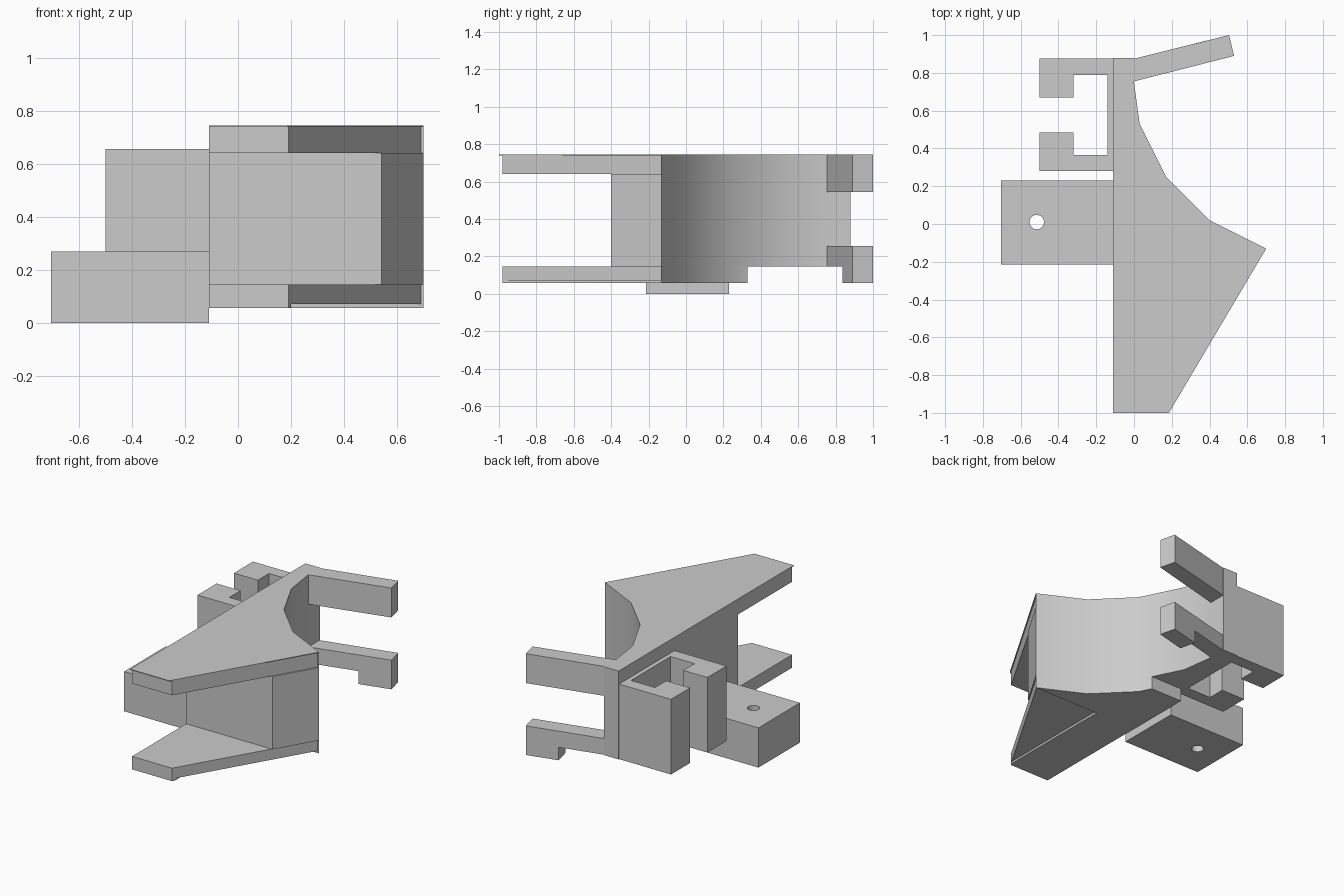
import bpy
import bmesh

cube = bpy.data.objects.get("Cube")
if cube:
    bpy.data.objects.remove(cube, do_unlink=True)

# Single plain grey material
grey = bpy.data.materials.new("plain_grey")
grey.use_nodes = True
grey.diffuse_color = (0.6, 0.6, 0.6, 1)
grey.node_tree.nodes["Principled BSDF"].inputs["Base Color"].default_value = (0.6, 0.6, 0.6, 1)


def slab(name, outline, low, high):
    """Extrude a plan outline between two heights."""
    bm = bmesh.new()
    base = bm.faces.new([bm.verts.new((x, y, low)) for x, y in outline])
    new = bmesh.ops.extrude_face_region(bm, geom=[base])["geom"]
    bmesh.ops.translate(bm, vec=(0, 0, high - low),
                        verts=[v for v in new if isinstance(v, bmesh.types.BMVert)])
    bmesh.ops.recalc_face_normals(bm, faces=bm.faces)
    mesh = bpy.data.meshes.new(name)
    bm.to_mesh(mesh)
    bm.free()
    mesh.materials.append(grey)
    obj = bpy.data.objects.new(name, mesh)
    bpy.context.collection.objects.link(obj)
    bpy.ops.object.select_all(action='DESELECT')
    obj.select_set(True)
    bpy.context.view_layer.objects.active = obj
    bpy.ops.object.shade_smooth_by_angle()
    return obj


SPINE = -0.11     # flat side of the body
TIP = (0.70, -0.13)
curve = [TIP, (0.40, 0.02), (0.17, 0.25)]
PLATE_LOW, STEP, DECK, TOP = 0.057, 0.145, 0.64, 0.745

# Body with the concave rear wall
slab("main_body", [(SPINE, -0.13)] + curve +
     [(0.03, 0.53), (0, 0.75), (0, 0.88), (SPINE, 0.88)], STEP, TOP)
slab("front_core", [(SPINE, -0.40), (0.54, -0.40), TIP, (SPINE, -0.13)], STEP, DECK)

# Upper plate with a thin overhanging lip
slab("upper_plate", [(SPINE, -0.98), (0.19, -0.98), (0.69, -0.13), (SPINE, -0.13)],
     DECK, TOP - 0.005)
slab("upper_lip", [(SPINE, -1), (0.185, -1), TIP, (SPINE, -0.13)], TOP - 0.005, TOP)

# Lower plate, with a shallow triangular recess beneath
rear = curve + [(0.13, 0.33), (SPINE, 0.33)]
slab("lower_plate", [(SPINE, -0.98), (0.19, -0.98), (0.69, -0.13)] + rear, 0.072, STEP)
slab("lower_plate_underside", [(SPINE, -0.98), (0.19, -0.98), (0.20, -0.96), (0.20, -0.13)] + rear,
     PLATE_LOW, 0.072)

# Two angled arms; the lower one has a hooked end
arm = [(0, 0.755), (0.53, 0.89), (0.503, 1), (0, 0.875)]
slab("upper_arm", arm, 0.545, TOP)
slab("lower_arm", arm, STEP, 0.255)
slab("arm_hook", [(0.32, 0.837), (0.53, 0.89), (0.503, 1), (0.293, 0.948)], PLATE_LOW, STEP)

# Slotted side bracket
slab("side_bracket", [(SPINE, 0.28), (SPINE, 0.875), (-0.50, 0.875), (-0.50, 0.67),
                      (-0.32, 0.67), (-0.32, 0.79), (-0.14, 0.79), (-0.14, 0.365),
                      (-0.32, 0.365), (-0.32, 0.485), (-0.50, 0.485), (-0.50, 0.28)],
     STEP, 0.655)

# Side block with a drilled hole
block = slab("side_block", [(-0.705, -0.215), (SPINE, -0.215), (SPINE, 0.23), (-0.705, 0.23)], 0, 0.27)
bpy.ops.mesh.primitive_cylinder_add(vertices=32, radius=0.038, depth=1, location=(-0.515, 0.01, 0.135))
cutter = bpy.context.object
cutter.name = "hole_cutter"
cutter.hide_render = True
cutter.data.materials.append(grey)
drill = block.modifiers.new("hole", 'BOOLEAN')
drill.operation = 'DIFFERENCE'
drill.object = cutter
bpy.context.view_layer.objects.active = block
bpy.ops.object.modifier_apply(modifier=drill.name)
bpy.data.objects.remove(cutter, do_unlink=True)
bpy.ops.object.select_all(action='DESELECT')
block.select_set(True)
bpy.ops.object.shade_smooth_by_angle()
